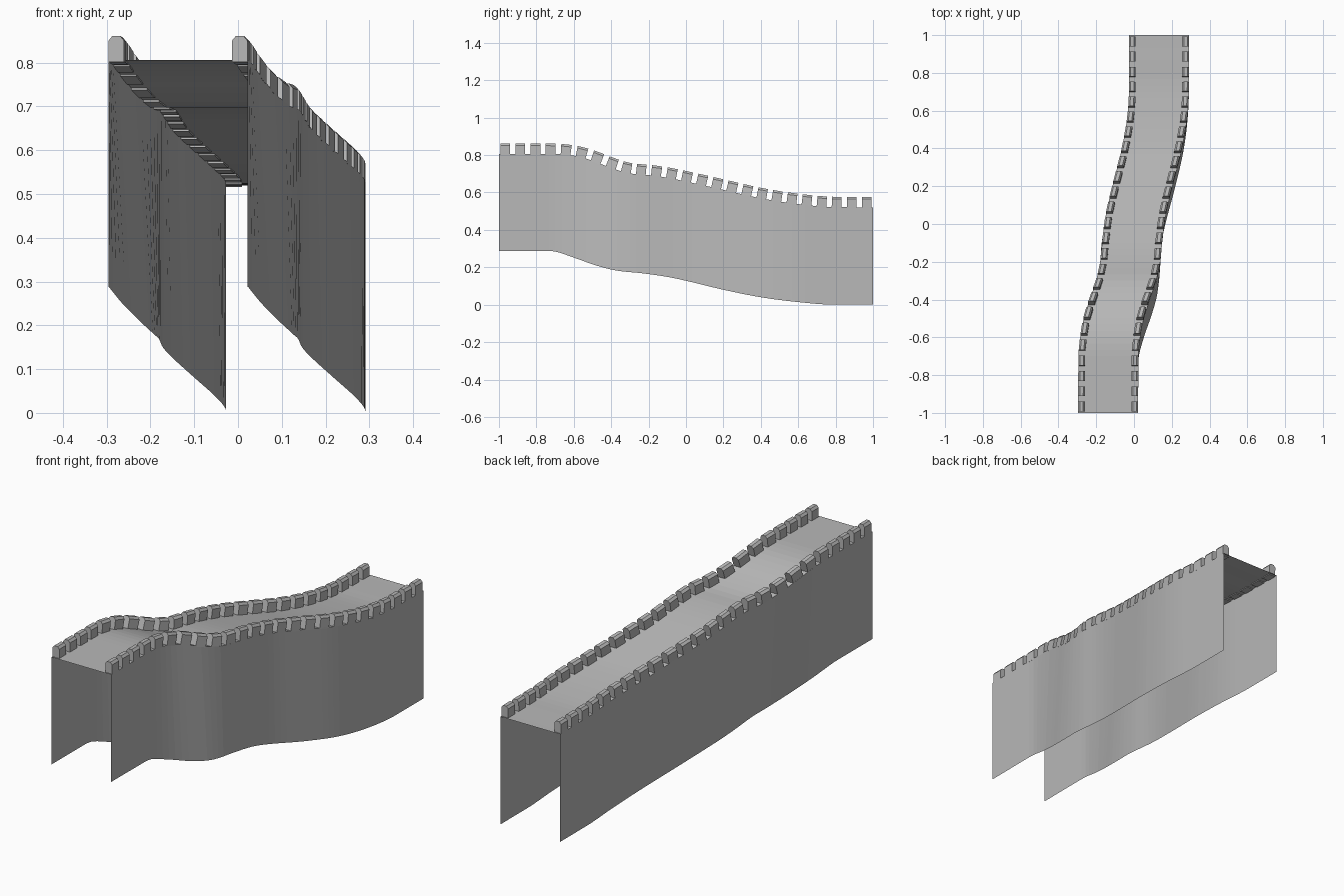
import bpy, bmesh, math

if "Cube" in bpy.data.objects:
    bpy.data.objects.remove(bpy.data.objects["Cube"])

# Foot and walkway lines: (y, centre x, z)
BASE = [(-1, -.137, .288), (-.73, -.136, .288), (-.6, -.107, .252), (-.5, -.072, .216),
        (-.4, -.042, .188), (-.33, -.03, .177), (-.25, -.022, .17), (-.1, -.012, .149),
        (0, .007, .128), (.2, .06, .08), (.4, .105, .04), (.6, .128, .014),
        (.8, .132, 0), (1, .132, 0)]
TOP = [(-1, -.137, .806), (-.72, -.136, .806), (-.6, -.126, .797), (-.5, -.107, .77),
       (-.4, -.075, .731), (-.3, -.042, .702), (-.2, -.02, .693), (-.1, -.01, .679),
       (.05, .01, .648), (.2, .045, .614), (.4, .095, .569), (.6, .127, .538),
       (.8, .132, .522), (1, .132, .52)]
HALF = .159


def curve(path, y, k):
    """Smooth curve through column k of a path."""
    def slope(i):
        if i in (0, 1, len(path) - 2, len(path) - 1):
            return 0.0
        a, b = path[i - 1], path[i + 1]
        return (b[k] - a[k]) / (b[0] - a[0])
    y = max(-1, min(1, y))
    i = max(j for j in range(len(path) - 1) if path[j][0] <= y)
    a, b = path[i], path[i + 1]
    h = b[0] - a[0]
    t = (y - a[0]) / h
    return ((2*t**3 - 3*t**2 + 1) * a[k] + (t**3 - 2*t**2 + t) * h * slope(i)
            + (3*t**2 - 2*t**3) * b[k] + (t**3 - t**2) * h * slope(i + 1))


def point(path, y, u):
    return (curve(path, y, 1) + u, y, curve(path, y, 2))


stone = bpy.data.materials.new("stone")
stone.diffuse_color = (.48, .48, .48, 1)
stone.use_nodes = True
stone.node_tree.nodes["Principled BSDF"].inputs["Base Color"].default_value = stone.diffuse_color


def finish(bm, name):
    mesh = bpy.data.meshes.new(name)
    bm.to_mesh(mesh)
    bm.free()
    mesh.materials.append(stone)
    ob = bpy.data.objects.new(name, mesh)
    bpy.context.collection.objects.link(ob)


def sheet(name, p, q, steps=60):
    """Ribbon between two (path, sideways offset) lines."""
    bm = bmesh.new()
    rows = []
    for i in range(steps + 1):
        y = -1 + 2 * i / steps
        rows.append([bm.verts.new(point(c[0], y, c[1])) for c in (p, q)])
    for a, b in zip(rows, rows[1:]):
        bm.faces.new((a[0], a[1], b[1], b[0]))
    finish(bm, name)


# Side walls and walkway, open at the ends and underneath
sheet("left_wall", (TOP, -HALF), (BASE, -HALF))
sheet("right_wall", (BASE, HALF), (TOP, HALF))
sheet("walkway", (TOP, HALF), (TOP, -HALF))

# Chamfered merlons along both edges, square to the slope
PROFILE = [(0, -.004), (.036, -.004), (.036, .044), (.027, .055), (.009, .055), (0, .044)]
COUNT, LENGTH, E = 25, .052, .05


def on_slope(y, u, w):
    s = (curve(TOP, y + E, 2) - curve(TOP, y - E, 2)) / (2 * E)
    n = math.hypot(1, s)
    x, y, z = point(TOP, y, u)
    return (x, y - w * s / n, z + w / n)


for side, name in ((-1, "left_merlons"), (1, "right_merlons")):
    bm = bmesh.new()
    for i in range(COUNT):
        y0 = -.992 + i * (1.984 - LENGTH) / (COUNT - 1)
        ends = [[bm.verts.new(on_slope(y, side * (HALF - u), w)) for u, w in PROFILE]
                for y in (y0, y0 + LENGTH)]
        bm.faces.new(ends[0])
        bm.faces.new(ends[1][::-1])
        for j in range(len(PROFILE)):
            k = (j + 1) % len(PROFILE)
            bm.faces.new((ends[0][j], ends[0][k], ends[1][k], ends[1][j]))
    bmesh.ops.recalc_face_normals(bm, faces=bm.faces)
    finish(bm, name)
